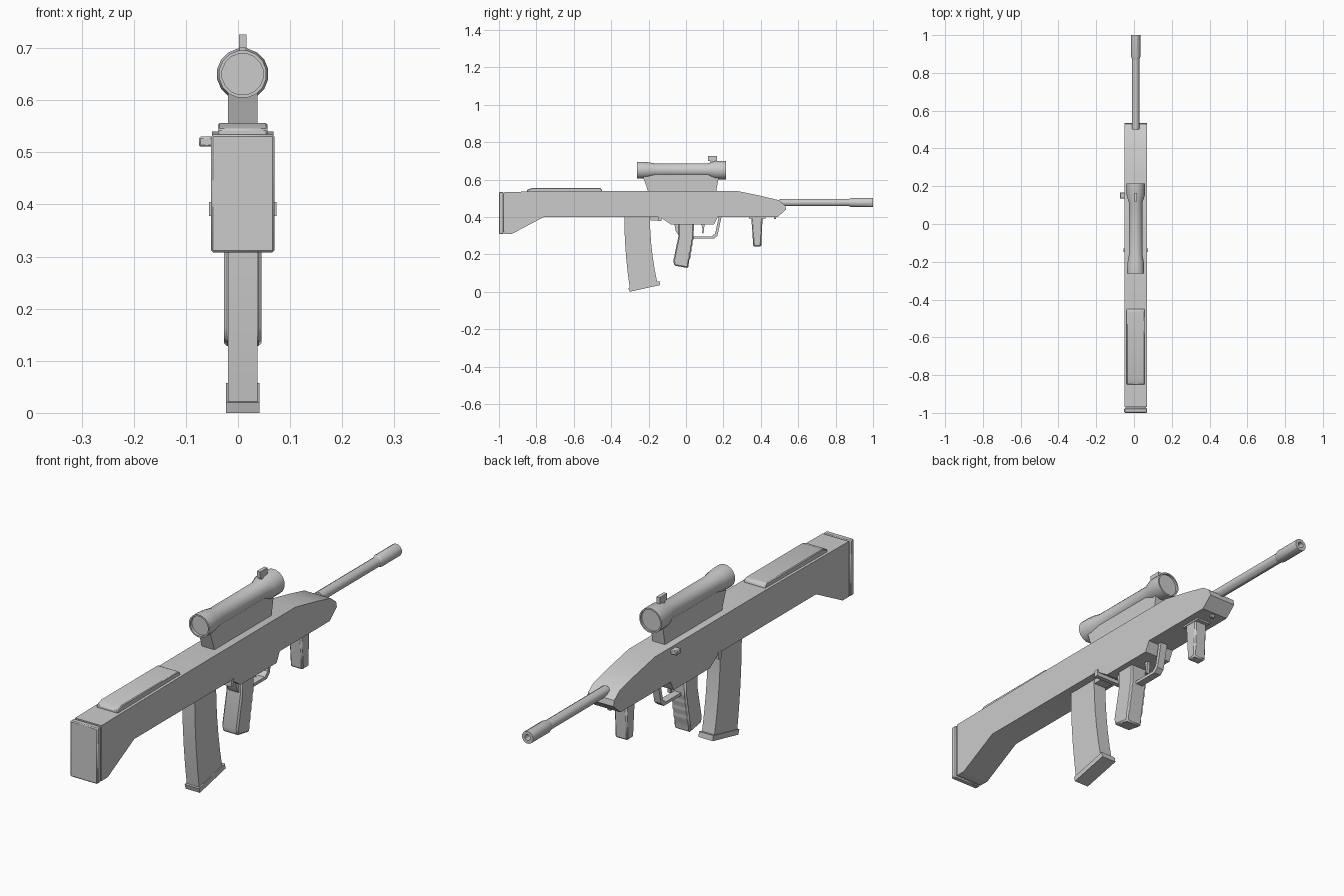
import bpy, bmesh, math

# Shared levels and widths
CENTRE = .009
TOP = .54
BELLY = .4
BODY_WIDTH = .118
SLIM_WIDTH = .056
BARREL_HEIGHT = .477
SIGHT_HEIGHT = .65

cube = bpy.data.objects.get("Cube")
if cube:
    bpy.data.objects.remove(cube, do_unlink=True)

grey = bpy.data.materials.new("plain grey")
grey.use_nodes = True
grey.diffuse_color = (.6, .6, .6, 1)
grey.node_tree.nodes["Principled BSDF"].inputs["Base Color"].default_value = grey.diffuse_color


def finish(name, bm, bevel=0):
    """Turn a bmesh into a shaded object, with chamfered edges if asked."""
    bmesh.ops.recalc_face_normals(bm, faces=bm.faces)
    mesh = bpy.data.meshes.new(name)
    bm.to_mesh(mesh)
    bm.free()
    mesh.materials.append(grey)
    obj = bpy.data.objects.new(name, mesh)
    bpy.context.collection.objects.link(obj)
    bpy.ops.object.select_all(action='DESELECT')
    obj.select_set(True)
    bpy.context.view_layer.objects.active = obj
    bpy.ops.object.shade_smooth_by_angle(angle=math.radians(30))
    if bevel:
        modifier = obj.modifiers.new("chamfer", 'BEVEL')
        modifier.width = bevel
        modifier.segments = 1
        modifier.limit_method = 'ANGLE'


def slab(name, outline, width, x=CENTRE, bevel=0):
    """Side outline of (y, z) points, extruded across x."""
    bm = bmesh.new()
    face = bm.faces.new([bm.verts.new((x - width / 2, y, z)) for y, z in outline])
    result = bmesh.ops.extrude_face_region(bm, geom=[face])["geom"]
    moved = [item for item in result if isinstance(item, bmesh.types.BMVert)]
    bmesh.ops.translate(bm, verts=moved, vec=(width, 0, 0))
    finish(name, bm, bevel)


def box(name, back, front, low, high, width, x=CENTRE, bevel=0):
    outline = [(back, low), (front, low), (front, high), (back, high)]
    slab(name, outline, width, x, bevel)


def turned(name, profile, x, z, sides):
    """Profile of (y, radius) points, turned about the y direction."""
    bm = bmesh.new()
    angles = [math.tau * (i + .5) / sides for i in range(sides)]
    rings = []
    for y, r in profile:
        rings.append([bm.verts.new((x + r * math.cos(a), y, z + r * math.sin(a)))
                      for a in angles])
    for near, far in zip(rings, rings[1:]):
        for i in range(sides):
            bm.faces.new((near[i - 1], near[i], far[i], far[i - 1]))
    bm.faces.new(rings[0])
    bm.faces.new(rings[-1])
    finish(name, bm)


# Stock, receiver and fore end in one long body
stock_underside = [(-.97, .31), (-.93, .31), (-.76, BELLY), (-.14, BELLY)]
grip_housing = [(-.08, .36), (.15, .36), (.17, BELLY)]
nose = [(.49, BELLY), (.535, .44), (.53, .463), (.495, .49), (.4, .513), (.27, TOP)]
slab("body", stock_underside + grip_housing + nose + [(-.4, TOP), (-.97, .534)], BODY_WIDTH)
box("butt_spacer", -.98, -.96, .32, .525, BODY_WIDTH - .01)
box("butt_plate", -1, -.975, .308, .534, BODY_WIDTH + .004, bevel=.004)
slab("cheek_pad", [(-.85, .53), (-.85, .545), (-.82, .556), (-.46, .556), (-.45, .545),
                   (-.45, .53)], .095, bevel=.003)

# Sight: flared tube on a tapered mount, with recessed lenses
slab("sight_mount", [(-.235, .63), (-.2, .53), (.16, .53), (.178, .63)], SLIM_WIDTH)
eyepiece = [(-.25, .04), (-.262, .04), (-.262, .046), (-.235, .046), (-.205, .044)]
front_bell = [(.155, .05), (.215, .05), (.215, .044), (.207, .044)]
turned("sight_tube", eyepiece + [(-.165, .037), (.115, .037)] + front_bell,
       CENTRE, SIGHT_HEIGHT, sides=16)
box("sight_knob", .118, .165, .7, .726, .015)
box("sight_knob_stem", .13, .155, .68, .705, .012)

# Barrel with a hollow muzzle
turned("barrel", [(.5, .02), (.89, .02)], CENTRE, BARREL_HEIGHT, sides=12)
turned("muzzle", [(.87, .02), (.885, .025), (1, .025), (1, .012), (.95, .012)],
       CENTRE, BARREL_HEIGHT, sides=12)

# Magazine: both edges bow forward towards the foot
steps = [i / 5 for i in range(6)]
rear_edge = [(-.33 + .03 * t ** 2, .41 - .395 * t) for t in steps]
front_edge = [(-.193 + .04 * t ** 2, .41 - .365 * t) for t in steps]
slab("magazine", rear_edge + front_edge[::-1], SLIM_WIDTH)
slab("magazine_foot", [(-.308, .02), (-.302, 0), (-.138, .036), (-.142, .057)], .064)
box("magazine_catch", -.148, -.13, .378, .405, BODY_WIDTH + .011)
box("magazine_catch_lever", -.19, -.13, .382, .402, SLIM_WIDTH)

# Pistol grip with evenly spaced finger grooves along its front
finger_edge = []
for i in range(4):
    y, z = .017 + i * .006, .17 + i * .034
    finger_edge += [(y, z), (y + .006, z + .012), (y + .006, z + .022)]
grip_back = [(-.04, .37), (-.04, .3), (-.068, .165), (-.062, .14), (.012, .127)]
slab("grip", grip_back + finger_edge + [(.042, .37)], .072, bevel=.006)
slab("grip_tang", [(-.064, .37), (-.055, .325), (-.035, .295), (-.03, .37)], .045)

# Guard loop, as an outer path and its inner offset, and the trigger
guard_outer = [(.03, .284), (.15, .284), (.168, .3), (.192, .41)]
guard_inner = [(y - .012, z + .012) for y, z in guard_outer]
slab("trigger_guard", guard_outer + guard_inner[::-1], .03)
slab("trigger", [(.08, .37), (.088, .335), (.086, .314), (.094, .312), (.1, .37)], .014)

# Fore grip, side handle and small stud
slab("fore_grip", [(.348, .41), (.36, .242), (.402, .242), (.41, .41)], SLIM_WIDTH, bevel=.006)
box("fore_grip_collar", .338, .425, .393, .41, .06)
box("fore_stud", .47, .48, .388, .41, .014)
box("side_handle", .135, .168, .511, .53, .03, x=-.06, bevel=.003)
